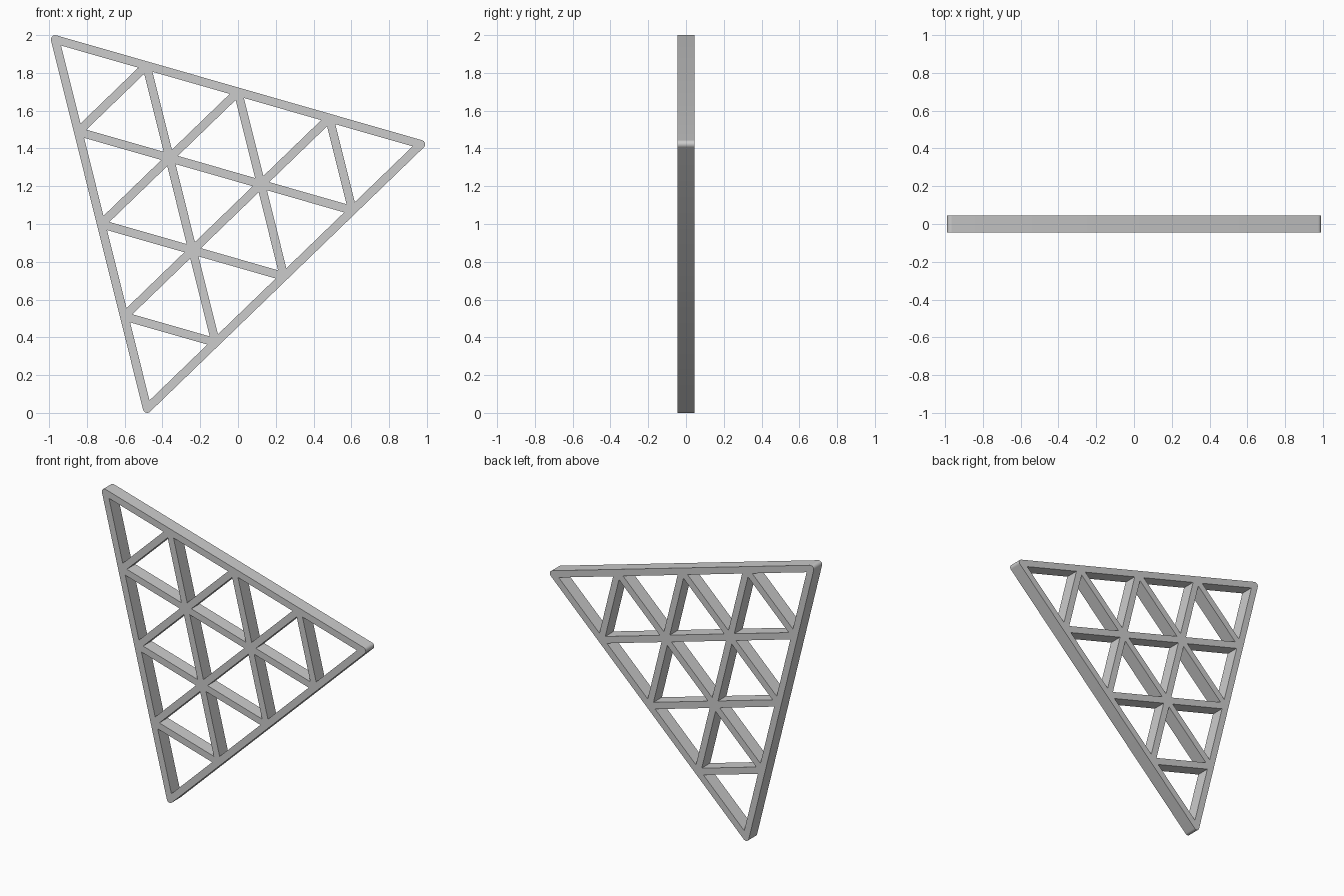
import bpy
from math import radians, sqrt, cos, sin
from mathutils import Vector

if "Cube" in bpy.data.objects:
    bpy.data.objects.remove(bpy.data.objects["Cube"])

N = 4                # small triangles along each side
R = 0.0225           # half the bar width
HALF_DEPTH = 0.045
TILT = radians(16)
SIDE = (2 - 2 * R) / sin(TILT + radians(60))   # centre-line side of the frame


def direction(angle):
    return Vector((cos(angle), sin(angle)))


# Lattice nodes from the top-left corner
A = Vector((-SIDE * cos(TILT) / 2, 2 - R))
u = direction(-TILT) * SIDE / N
v = direction(-TILT - radians(60)) * SIDE / N


def node(i, j):
    return A + u * i + v * j


curve = bpy.data.curves.new("triangle_lattice", 'CURVE')
curve.dimensions = '2D'
curve.fill_mode = 'BOTH'
curve.extrude = HALF_DEPTH


def add_loop(points):
    s = curve.splines.new('POLY')
    s.points.add(len(points) - 1)
    for p, co in zip(s.points, points):
        p.co = (co.x, co.y, 0, 1)
    s.use_cyclic_u = True


# Outer outline with rounded corners
outline = []
for k, corner in enumerate((node(0, 0), node(0, N), node(N, 0))):
    start = -TILT + radians(90 + 120 * k)
    outline += [corner + direction(start + radians(120) * t / 8) * R for t in range(9)]
add_loop(outline)

# Triangular openings, inset by half a bar
shrink = 1 - R * 2 * sqrt(3) / (SIDE / N)


def add_hole(*corners):
    c = (corners[0] + corners[1] + corners[2]) / 3
    add_loop([c + (p - c) * shrink for p in corners])


for i in range(N):
    for j in range(N - i):
        add_hole(node(i, j), node(i, j + 1), node(i + 1, j))
        if i + j < N - 1:
            add_hole(node(i + 1, j), node(i, j + 1), node(i + 1, j + 1))

# Stand the lattice upright and turn it into a mesh
lattice = bpy.data.objects.new("triangle_lattice", curve)
bpy.context.collection.objects.link(lattice)
bpy.context.view_layer.objects.active = lattice
lattice.select_set(True)
lattice.rotation_euler.x = radians(90)
bpy.ops.object.convert(target='MESH')
bpy.ops.object.transform_apply(location=False, rotation=True, scale=False)

# Weld the faces to the walls
bpy.ops.object.mode_set(mode='EDIT')
bpy.ops.mesh.select_all(action='SELECT')
bpy.ops.mesh.remove_doubles(threshold=0.0001)
bpy.ops.mesh.normals_make_consistent(inside=False)
bpy.ops.object.mode_set(mode='OBJECT')
bpy.ops.object.shade_smooth_by_angle(angle=radians(30))
